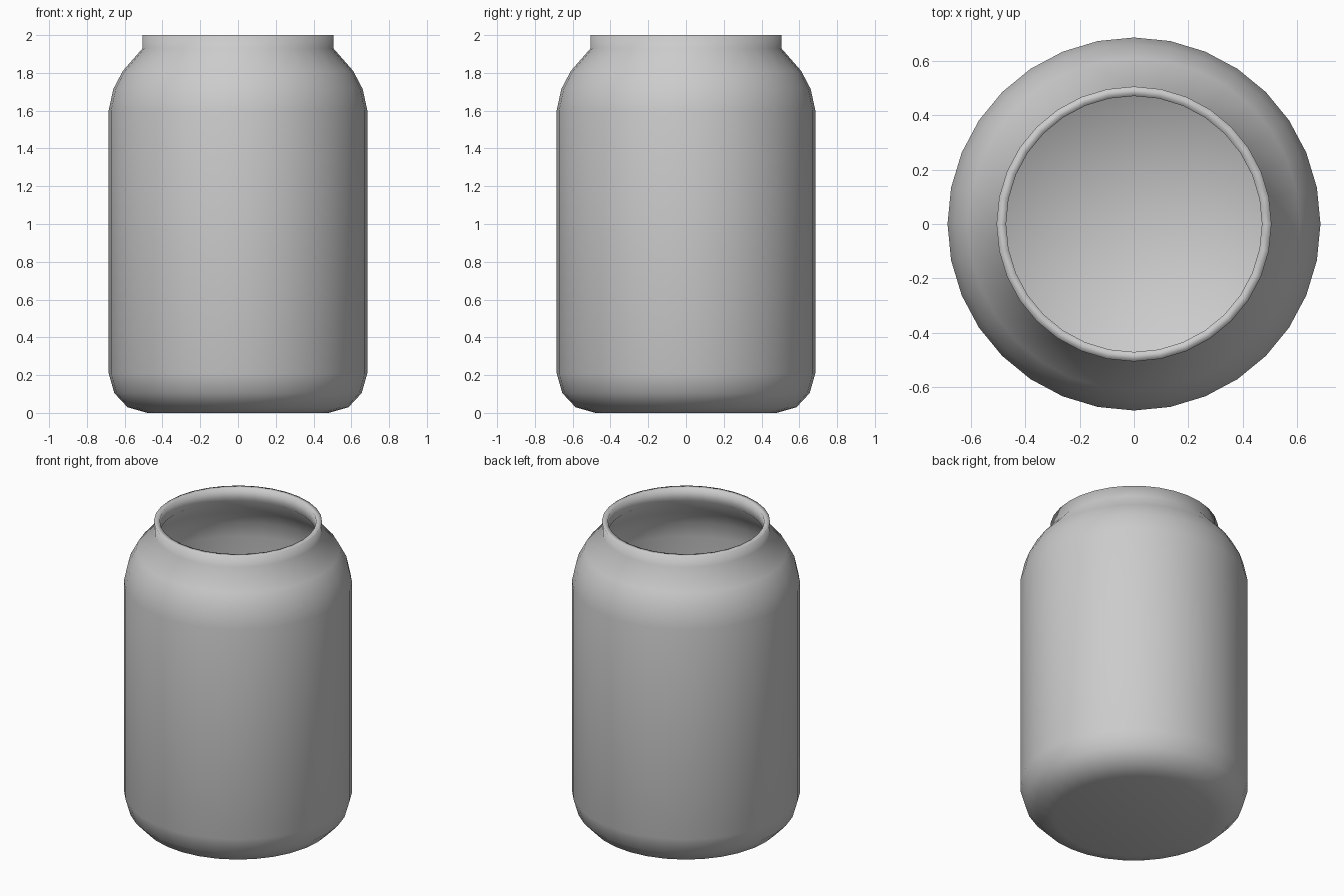
import bpy, bmesh, math

if "Cube" in bpy.data.objects:
    bpy.data.objects.remove(bpy.data.objects["Cube"])

SEGMENTS = 32

# Half section: outside from base centre to rim, then the cavity down to its floor
outer = [(0, 0), (0.48, 0), (0.585, 0.03), (0.655, 0.105), (0.685, 0.21),
         (0.685, 1.6), (0.66, 1.715), (0.61, 1.81), (0.505, 1.93), (0.505, 2.0)]
inner = [(0.47, 2.0), (0.47, 1.915), (0.585, 1.785), (0.63, 1.7), (0.652, 1.595),
         (0.652, 0.215), (0.6, 0.12), (0, 0.04)]


def lathe(name, profile):
    bm = bmesh.new()
    verts = [bm.verts.new((r, 0, z)) for r, z in profile]
    edges = [bm.edges.new(pair) for pair in zip(verts, verts[1:])]
    bmesh.ops.spin(bm, geom=verts + edges, cent=(0, 0, 0), axis=(0, 0, 1),
                   angle=math.tau, steps=SEGMENTS)
    bmesh.ops.remove_doubles(bm, verts=bm.verts, dist=0.0005)
    bmesh.ops.recalc_face_normals(bm, faces=bm.faces)
    for face in bm.faces:
        face.smooth = True
    mesh = bpy.data.meshes.new(name)
    bm.to_mesh(mesh)
    bm.free()
    obj = bpy.data.objects.new(name, mesh)
    bpy.context.collection.objects.link(obj)
    return obj


# Hollow jar with a short open neck
lathe("jar", outer + inner)
